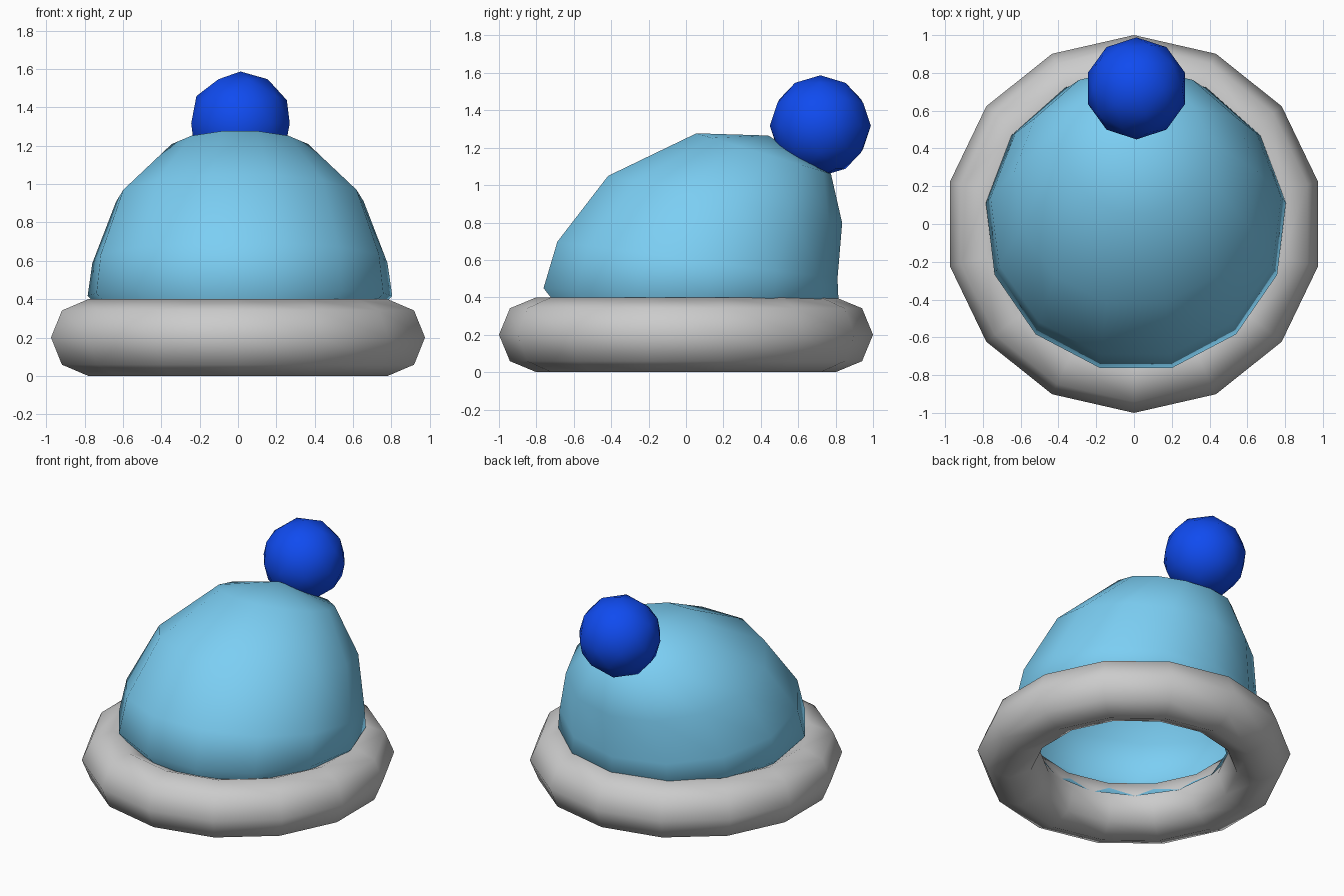
import bpy, bmesh, math

if "Cube" in bpy.data.objects:
    bpy.data.objects.remove(bpy.data.objects["Cube"])


def material(name, rgb):
    m = bpy.data.materials.new(name)
    m.diffuse_color = (*rgb, 1)
    m.use_nodes = True
    m.node_tree.nodes["Principled BSDF"].inputs["Base Color"].default_value = m.diffuse_color
    return m


def finish(name, bm, mat=None):
    bmesh.ops.recalc_face_normals(bm, faces=bm.faces)
    for f in bm.faces:
        f.smooth = True
    mesh = bpy.data.meshes.new(name)
    bm.to_mesh(mesh)
    bm.free()
    ob = bpy.data.objects.new(name, mesh)
    bpy.context.collection.objects.link(ob)
    if mat:
        mesh.materials.append(mat)
    return ob


def ring(bm, n, rx, ry, x, y, z, drop=0):
    """Ring with a vertex at the back; drop lowers the back and lifts the front."""
    verts = []
    for k in range(n):
        a = 2 * math.pi * k / n
        verts.append(bm.verts.new((x + rx * math.sin(a), y + ry * math.cos(a),
                                   z - drop * math.cos(a))))
    return verts


def bridge(bm, a, b):
    n = len(a)
    for k in range(n):
        bm.faces.new((a[k], a[(k + 1) % n], b[(k + 1) % n], b[k]))


# Rolled brim: 14-sided ring with an octagonal tube
bm = bmesh.new()
tube = []
for j in range(8):
    t = j * math.pi / 4
    r = 0.8 + 0.2 * math.cos(t)
    tube.append(ring(bm, 14, r, r, 0, 0, 0.2 + 0.2 * math.sin(t)))
for j in range(8):
    bridge(bm, tube[j], tube[(j + 1) % 8])
finish("brim", bm)

# Slouched crown: 13-sided rings leaning to the back, open underneath
bm = bmesh.new()
profile = [  # rx, ry, y, z, drop
    (0.60, 0.60, 0.00, 0.22, 0.00),
    (0.80, 0.80, 0.015, 0.42, 0.03),
    (0.775, 0.76, 0.05, 0.60, 0.10),
    (0.65, 0.635, 0.20, 0.925, 0.128),
    (0.38, 0.365, 0.41, 1.17, 0.11),
]
rings = [ring(bm, 13, rx, ry, 0.01, y, z, d) for rx, ry, y, z, d in profile]
for a, b in zip(rings, rings[1:]):
    bridge(bm, a, b)
tip = bm.verts.new((0.01, 0.44, 1.265))
for k in range(13):
    bm.faces.new((rings[-1][k], rings[-1][(k + 1) % 13], tip))
finish("crown", bm, material("light_blue", (0.2, 0.62, 0.9)))

# Pompom at the back of the crown
bm = bmesh.new()
bmesh.ops.create_icosphere(bm, subdivisions=2, radius=0.27)
pompom = finish("pompom", bm, material("deep_blue", (0.005, 0.07, 0.87)))
pompom.location = (0.013, 0.718, 1.317)
